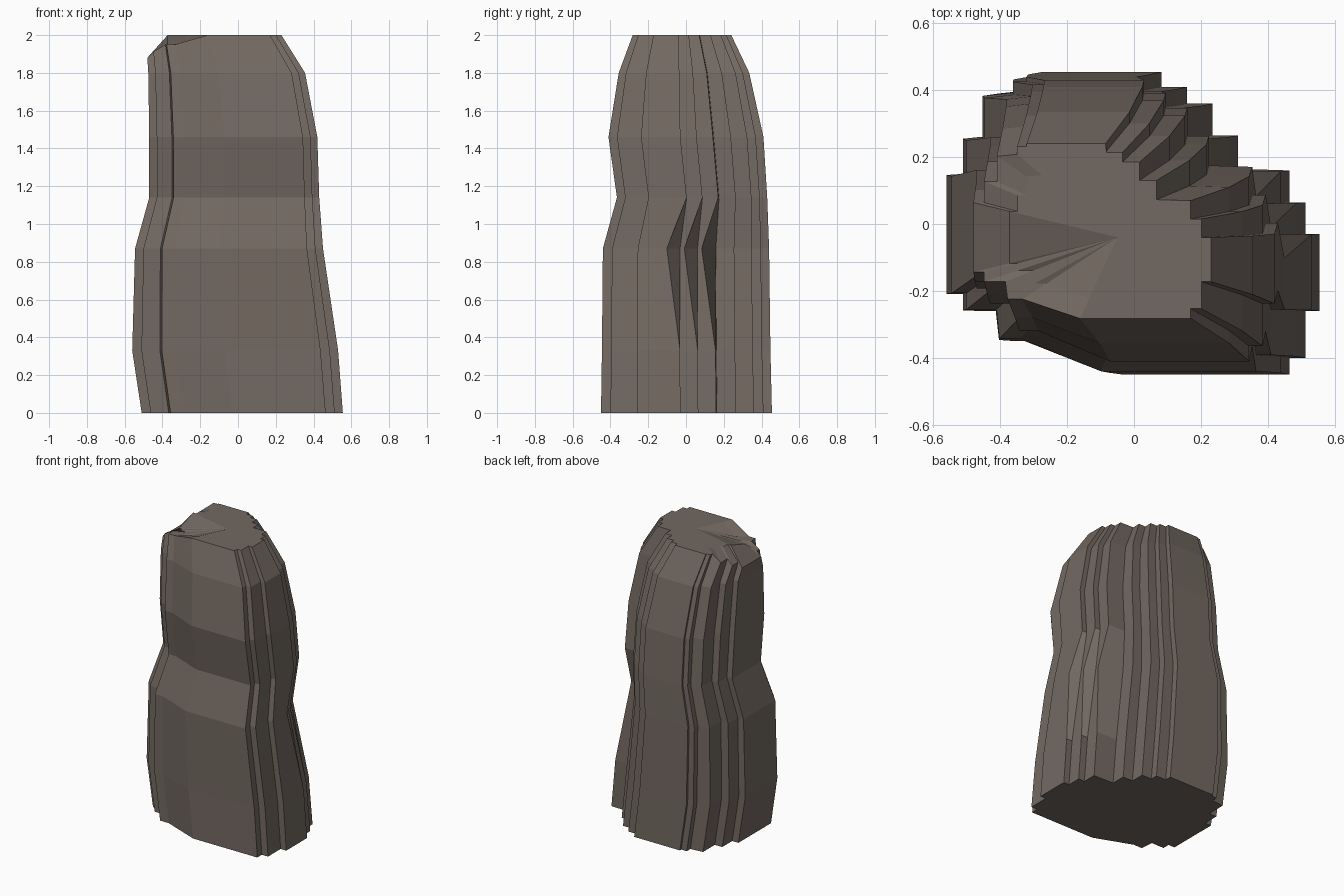
import bpy, bmesh

if "Cube" in bpy.data.objects:
    bpy.data.objects.remove(bpy.data.objects["Cube"])

# Stepped column outline (plan view, counter-clockwise)
OUTLINE = [(-.06, -.45), (.46, -.45), (.46, -.40), (.51, -.40), (.51, -.26), (.555, -.26),
           (.555, -.03), (.51, -.03), (.51, .065), (.46, .065), (.46, .16), (.30, .165),
           (.30, .265), (.22, .265), (.22, .36), (.14, .36), (.14, .41), (.06, .41),
           (.06, .455), (-.31, .455), (-.31, .44), (-.355, .44), (-.355, .40), (-.45, .39),
           (-.45, .26), (-.51, .26), (-.51, .15), (-.56, .15), (-.56, -.21), (-.51, -.21),
           (-.51, -.26), (-.41, -.26), (-.40, -.35), (-.33, -.35)]

# Height, then left, right, front and back limits of each layer
LAYERS = [(0, -.51, .555, -.455, .455), (.33, -.56, .53, -.45, .447), (.87, -.545, .45, -.445, .44),
          (1.14, -.47, .43, -.37, .43), (1.46, -.47, .42, -.415, .41),
          (1.80, -.475, .355, -.36, .335), (2.0, -.48, .23, -.285, .24)]

bm = bmesh.new()
rings = []
for z, x0, x1, y0, y1 in LAYERS:
    ring = []
    for i, (u, v) in enumerate(OUTLINE):
        x = x0 + (u + .56) / 1.115 * (x1 - x0)
        y = y0 + (v + .455) / .91 * (y1 - y0)
        h = z
        if z == .87 and i in (6, 8, 10):      # clefts in the right side
            y -= .07
        if z == 2.0:                           # chipped left and front-left rim
            h -= max(0, -.36 - x)
            if x < -.2 and y < -.12:
                h = min(h, 1.95)
        ring.append(bm.verts.new((x, y, h)))
    rings.append(ring)

# Crown: inner ring and peak
cx, cy = -.05, -.04
inner = []
for v in rings[-1]:
    x, y = v.co.x + (cx - v.co.x) * .25, v.co.y + (cy - v.co.y) * .25
    inner.append(bm.verts.new((x, y, 1.95 if x < -.2 and y < -.1 else 2.0)))
rings.append(inner)
peak = bm.verts.new((cx, cy, 2.0))

# Walls, crown and base faces
n = len(OUTLINE)
for a, b in zip(rings, rings[1:]):
    for i in range(n):
        j = (i + 1) % n
        bm.faces.new((a[i], a[j], b[j], b[i]))
for i in range(n):
    bm.faces.new((inner[i], inner[(i + 1) % n], peak))
bm.faces.new(rings[0][::-1])

mesh = bpy.data.meshes.new("rock_pillar")
bm.to_mesh(mesh)
bm.free()
stone = bpy.data.materials.new("brown grey stone")
stone.diffuse_color = (.17, .14, .12, 1)
stone.use_nodes = True
stone.node_tree.nodes["Principled BSDF"].inputs["Base Color"].default_value = stone.diffuse_color
mesh.materials.append(stone)
bpy.context.collection.objects.link(bpy.data.objects.new("rock_pillar", mesh))
